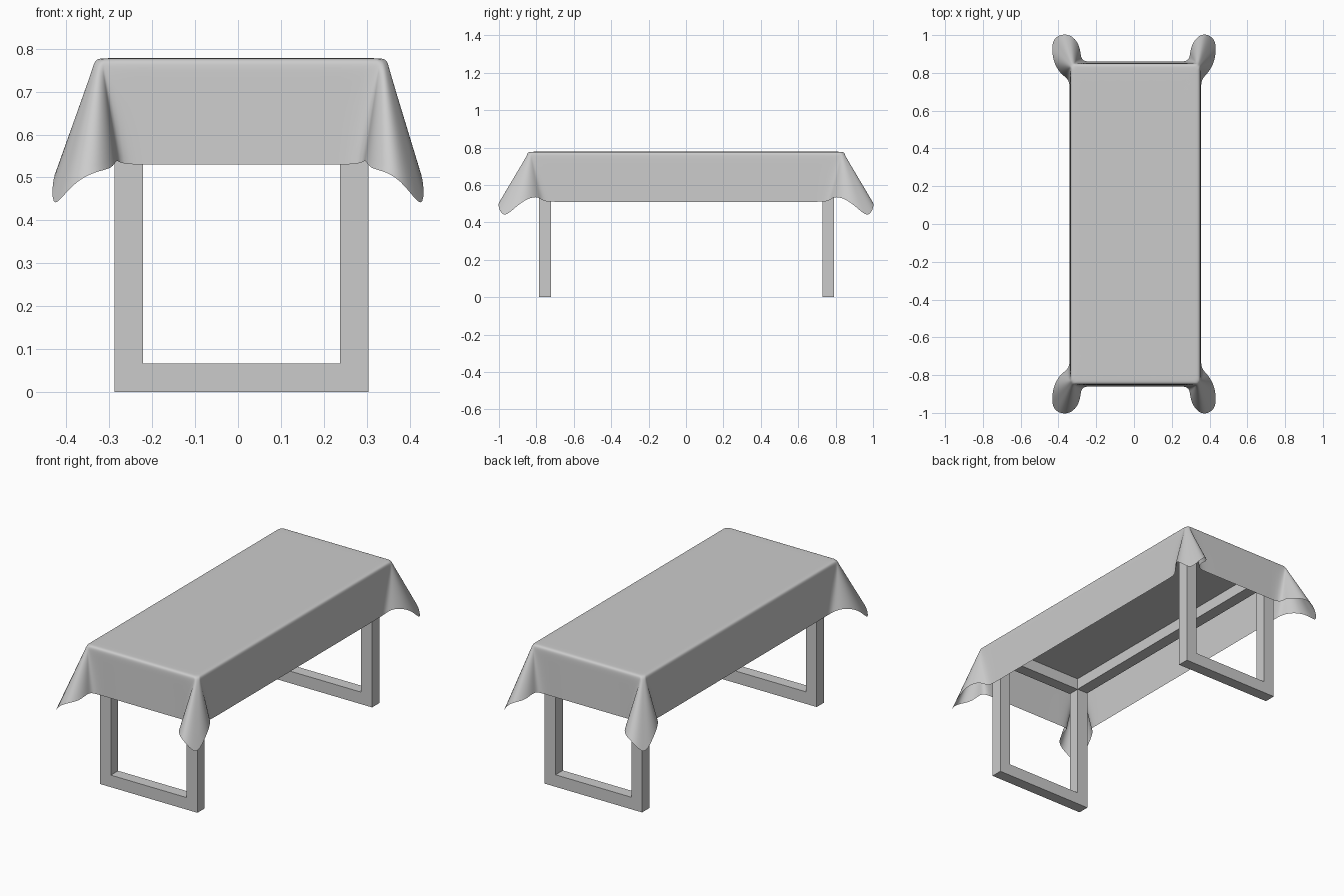
import bpy, bmesh, math
from mathutils import Vector

old = bpy.data.objects.get("Cube")
if old:
    bpy.data.objects.remove(old, do_unlink=True)

grey = bpy.data.materials.new("light_grey")
grey.use_nodes = True
colour = (0.6, 0.6, 0.6, 1)
grey.diffuse_color = colour
grey.node_tree.nodes["Principled BSDF"].inputs["Base Color"].default_value = colour

MID_X = 0.007            # table centre line
CX, CY = 0.344, 0.85     # half size of the covered top


def finish(name, bm):
    mesh = bpy.data.meshes.new(name)
    bmesh.ops.recalc_face_normals(bm, faces=bm.faces[:])
    bm.to_mesh(mesh)
    bm.free()
    mesh.materials.append(grey)
    ob = bpy.data.objects.new(name, mesh)
    bpy.context.collection.objects.link(ob)
    return ob


def box(name, low, high):
    bm = bmesh.new()
    bmesh.ops.create_cube(bm, size=1)
    for v in bm.verts:
        v.co = [(a + b) / 2 + c * (b - a) for a, b, c in zip(low, high, v.co)]
    return finish(name, bm)


def leg_frame(name, y):
    """Closed rectangular leg frame extruded along y."""
    bm = bmesh.new()
    left, right, wide, top = MID_X - 0.295, MID_X + 0.297, 0.066, 0.755
    outer = [(left, 0), (right, 0), (right, top), (left, top)]
    inner = [(left + wide, wide), (right - wide, wide),
             (right - wide, top - wide), (left + wide, top - wide)]
    loops = [[bm.verts.new((x, y, z)) for x, z in ring] for ring in (outer, inner)]
    for i in range(4):
        j = (i + 1) % 4
        bm.faces.new((loops[0][i], loops[0][j], loops[1][j], loops[1][i]))
    out = bmesh.ops.extrude_face_region(bm, geom=bm.faces[:])["geom"]
    bmesh.ops.translate(bm, vec=(0, 0.063, 0),
                        verts=[g for g in out if isinstance(g, bmesh.types.BMVert)])
    return finish(name, bm)


# Leg frames, rails and board
leg_frame("front_leg_frame", -0.786)
leg_frame("back_leg_frame", 0.729)
for side, x in (("right", MID_X - 0.295), ("left", MID_X + 0.231)):
    box(side + "_rail", (x, -0.723, 0.69), (x + 0.066, 0.729, 0.755))
box("table_board", (MID_X - 0.325, -0.83, 0.752), (MID_X + 0.325, 0.83, 0.768))

# Hem of one hanging corner: offsets outward in x and y from the table corner, and height
FOLD = [(-0.06, 0.008, 0.53), (-0.055, 0.05, 0.545), (-0.045, 0.105, 0.52),
        (-0.005, 0.152, 0.515), (0.045, 0.156, 0.485), (0.088, 0.125, 0.42),
        (0.09, 0.06, 0.485), (0.078, -0.005, 0.53), (0.04, -0.06, 0.54),
        (0.004, -0.085, 0.512)]
RADIUS = 0.025


def corner(sx, sy):
    """Pairs of rim and hem points round one corner, from the end panel to the side panel."""
    pairs = []
    for i, (u, v, z) in enumerate(FOLD):
        a = math.pi / 2 * i / (len(FOLD) - 1)
        rim = Vector((sx * (CX - RADIUS + RADIUS * math.sin(a)),
                      sy * (CY - RADIUS + RADIUS * math.cos(a)), 0.765))
        pairs.append((rim, Vector((sx * (CX + u), sy * (CY + v), z))))
    return pairs


def panel(horizontal, sign, direction):
    """Pairs of rim and hem points along one straight side."""
    half = (CX if horizontal else CY) - 0.14
    count = 5 if horizontal else 11
    pairs = []
    for i in range(count):
        t = direction * half * (2 * i / (count - 1) - 1)
        if horizontal:
            pairs.append((Vector((t, sign * CY, 0.765)),
                          Vector((t, sign * (CY + 0.01), 0.53))))
        else:
            pairs.append((Vector((sign * CX, t, 0.765)),
                          Vector((sign * (CX + 0.004), t, 0.51))))
    return pairs


# Tablecloth: rings run from the flat top over the rounded rim to the hem
loop = (panel(False, 1, 1) + corner(1, 1)[::-1] + panel(True, 1, -1) + corner(-1, 1)
        + panel(False, -1, -1) + corner(-1, -1)[::-1] + panel(True, -1, 1) + corner(1, -1))
bm = bmesh.new()
rings = []
for inset, z in ((0.04, 0.778), (0.018, 0.778), (0.003, 0.774)):
    scale = Vector(((CX - inset) / CX, (CY - inset) / CY, 1))
    rings.append([bm.verts.new((r.x * scale.x + MID_X, r.y * scale.y, z)) for r, h in loop])
for k in (0.04, 0.2, 0.45, 0.72, 1):
    rings.append([bm.verts.new(r.lerp(h, k) + Vector((MID_X * (1 - k), 0, 0)))
                  if abs(h.x) > CX + 0.01 else bm.verts.new(r.lerp(h, k) + Vector((MID_X, 0, 0)))
                  for r, h in loop])
bm.faces.new(rings[0])
n = len(loop)
for upper, lower in zip(rings, rings[1:]):
    for i in range(n):
        j = (i + 1) % n
        bm.faces.new((upper[i], upper[j], lower[j], lower[i]))
cloth = finish("tablecloth", bm)
sub = cloth.modifiers.new("soft_folds", "SUBSURF")
sub.levels = sub.render_levels = 2
bpy.ops.object.select_all(action="DESELECT")
cloth.select_set(True)
bpy.context.view_layer.objects.active = cloth
bpy.ops.object.shade_smooth()
